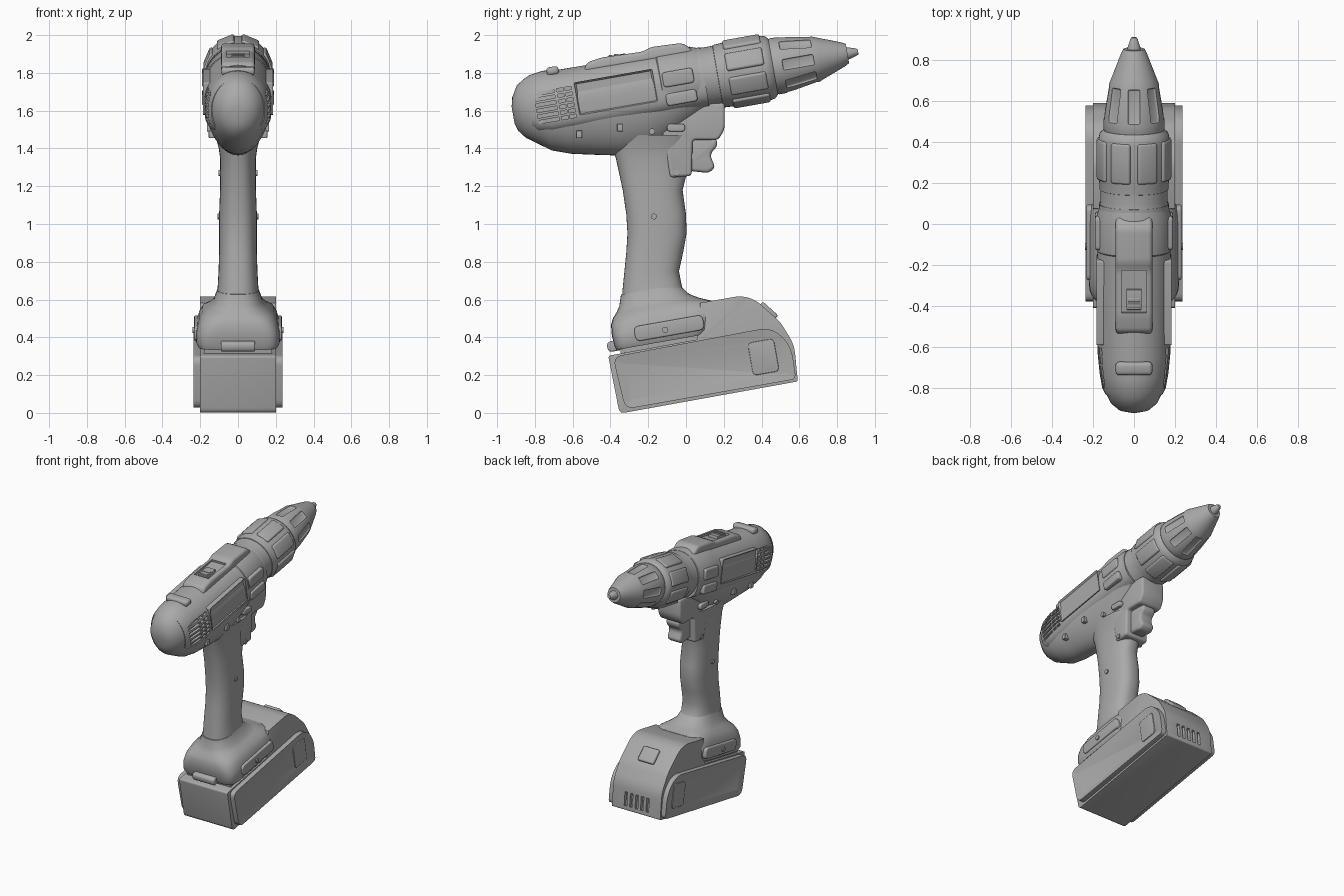
import bpy, bmesh
from math import sin, cos, pi, radians, copysign
from mathutils import Matrix, Vector

if "Cube" in bpy.data.objects:
    bpy.data.objects.remove(bpy.data.objects["Cube"], do_unlink=True)

grey = bpy.data.materials.new("grey_plastic")
grey.use_nodes = True
grey.diffuse_color = (0.4, 0.4, 0.4, 1)
grey.node_tree.nodes["Principled BSDF"].inputs["Base Color"].default_value = (0.4, 0.4, 0.4, 1)

# Frames: the barrel and the battery are both tilted ten degrees
TILT = Matrix.Rotation(radians(10), 4, 'X')
BARREL = Matrix.Translation((0, 0, 1.752)) @ TILT
PACK = Matrix.Translation((0, -0.33, 0)) @ TILT
WORLD = Matrix.Identity(4)


def make(name, bm, frame=WORLD, bevel=0, mirror=False, cutters=()):
    """Turn a bmesh into a finished, smooth shaded object."""
    bm.transform(frame)
    bmesh.ops.recalc_face_normals(bm, faces=bm.faces)
    mesh = bpy.data.meshes.new(name)
    bm.to_mesh(mesh)
    bm.free()
    mesh.materials.append(grey)
    obj = bpy.data.objects.new(name, mesh)
    bpy.context.collection.objects.link(obj)
    if bevel:
        m = obj.modifiers.new("bevel", 'BEVEL')
        m.width, m.segments, m.limit_method = bevel, 3, 'ANGLE'
        m.angle_limit = radians(40)
    if mirror:
        obj.modifiers.new("mirror", 'MIRROR')
    for c in cutters:
        m = obj.modifiers.new("cut", 'BOOLEAN')
        m.operation, m.solver, m.object = 'DIFFERENCE', 'EXACT', c
    bpy.ops.object.select_all(action='DESELECT')
    bpy.context.view_layer.objects.active = obj
    obj.select_set(True)
    for m in list(obj.modifiers):
        bpy.ops.object.modifier_apply(modifier=m.name)
    bpy.ops.object.shade_smooth_by_angle(angle=radians(35))
    return obj


def section(hw, top, bot, pt=2, pb=2, n=48):
    """Closed superellipse with separate upper and lower halves."""
    pts = []
    for i in range(n):
        c, s = cos(2 * pi * i / n), sin(2 * pi * i / n)
        p = pt if s >= 0 else pb
        x = copysign(abs(c) ** (2 / p), c) * hw
        pts.append((x, (top if s >= 0 else -bot) * copysign(abs(s) ** (2 / p), s)))
    return pts


def loft(name, rings, frame=WORLD, **kw):
    bm = bmesh.new()
    loops = [[bm.verts.new(p) for p in r] for r in rings]
    for a, b in zip(loops, loops[1:]):
        for i in range(len(a)):
            j = (i + 1) % len(a)
            bm.faces.new((a[i], a[j], b[j], b[i]))
    bm.faces.new(loops[0])
    bm.faces.new(loops[-1])
    return make(name, bm, frame, **kw)


def along_y(name, stations, frame=BARREL, **kw):
    rings = [[(x, u, w) for x, w in section(*rest)] for u, *rest in stations]
    return loft(name, rings, frame, **kw)


def revolve(name, profile, **kw):
    return along_y(name, [(u, r, r, -r) for u, r in profile], **kw)


def along_z(name, stations, frame=WORLD, **kw):
    rings = []
    for z, y0, y1, hw, p in stations:
        h = (y1 - y0) / 2
        rings.append([(x, (y0 + y1) / 2 + y, z) for x, y in section(hw, h, -h, p, p)])
    return loft(name, rings, frame, **kw)


def rounded(pts, n=5):
    """Outline with softened corners; each point is (y, z, corner size)."""
    out = []
    for i, (y, z, r) in enumerate(pts):
        p = Vector((y, z))
        if not r:
            out.append(p)
            continue
        a = p + (Vector(pts[i - 1][:2]) - p).normalized() * r
        b = p + (Vector(pts[(i + 1) % len(pts)][:2]) - p).normalized() * r
        out += [a * (1 - t) ** 2 + p * 2 * t * (1 - t) + b * t * t
                for t in (k / n for k in range(n + 1))]
    return out


def slab(name, pts, x0, x1, frame=WORLD, inset=0, **kw):
    """Side outline extruded across x, optionally with a recessed outer face."""
    bm = bmesh.new()
    face = bm.faces.new([bm.verts.new((x0, p.x, p.y)) for p in rounded(pts)])
    new = bmesh.ops.extrude_face_region(bm, geom=[face], use_keep_orig=True)["geom"]
    bmesh.ops.translate(bm, verts=[g for g in new if isinstance(g, bmesh.types.BMVert)],
                        vec=(x1 - x0, 0, 0))
    bmesh.ops.recalc_face_normals(bm, faces=bm.faces)
    if inset:
        cap = max(bm.faces, key=lambda f: f.calc_center_median().x)
        bmesh.ops.inset_region(bm, faces=[cap], thickness=inset, depth=0)
        bmesh.ops.translate(bm, verts=cap.verts, vec=(-0.012, 0, 0))
    return make(name, bm, frame, **kw)


def rect(y0, y1, z0, z1, r):
    return [(y0, z0, r), (y1, z0, r), (y1, z1, r), (y0, z1, r)]


def boxes(name, items, frame=BARREL, **kw):
    """Many boxes in one object; each item is (centre, size, spin, pitch)."""
    bm = bmesh.new()
    for centre, size, spin, pitch in items:
        bmesh.ops.create_cube(bm, size=1, matrix=Matrix.Rotation(spin, 4, 'Y')
                              @ Matrix.Translation(centre)
                              @ Matrix.Rotation(pitch, 4, 'X')
                              @ Matrix.Diagonal((*size, 1)))
    return make(name, bm, frame, **kw)


# Motor housing with cooling vents on both sides
vents = []
for side in (1, -1):
    for k in range(6):
        w = -0.075 + 0.03 * k
        vents += [((side * 0.22, u, w), (0.15, length, 0.017), 0, 0)
                  for u, length in ((-0.75, 0.11), (-0.665, 0.035), (-0.62, 0.035))]
vent_cutter = boxes("vent_cutter", vents)
along_y("motor_housing", [
    (-0.932, 0.03, 0.03, -0.06), (-0.92, 0.075, 0.08, -0.1), (-0.885, 0.115, 0.138, -0.145),
    (-0.83, 0.142, 0.172, -0.185), (-0.76, 0.16, 0.187, -0.235), (-0.66, 0.17, 0.18, -0.27),
    (-0.5, 0.172, 0.172, -0.305), (-0.4, 0.172, 0.172, -0.325), (-0.25, 0.168, 0.172, -0.325),
    (-0.1, 0.165, 0.17, -0.27), (0.05, 0.16, 0.165, -0.19), (0.1, 0.16, 0.165, -0.165)],
    cutters=[vent_cutter])
along_y("upper_shell", [
    (-0.84, 0.141, 0.165, -0.12, 2, 3), (-0.81, 0.156, 0.18, -0.135, 2, 3.5),
    (-0.74, 0.168, 0.19, -0.147, 2, 4), (-0.64, 0.178, 0.181, -0.15, 2, 4),
    (-0.16, 0.18, 0.176, -0.152, 2, 4), (0.1, 0.17, 0.168, -0.155, 2, 3)],
    cutters=[vent_cutter])
bpy.data.objects.remove(vent_cutter, do_unlink=True)

# Side name plates, left blank
slab("side_panel", rect(-0.585, -0.165, -0.075, 0.1, 0.01), 0.12, 0.184, BARREL,
     inset=0.01, mirror=True)

# Gear housing with raised ribs
revolve("gear_housing", [(-0.15, 0.165), (-0.13, 0.181), (0.05, 0.181), (0.085, 0.168),
                         (0.12, 0.164), (0.18, 0.164)])
slab("gear_side_rib", rect(-0.12, 0.045, -0.11, -0.045, 0.02), 0.1, 0.19, BARREL,
     bevel=0.01, mirror=True)
slab("gear_upper_rib", rect(-0.12, 0.045, -0.01, 0.07, 0.02), 0.1, 0.19, BARREL,
     bevel=0.01, mirror=True)

# Raised top with speed switch
recess = boxes("switch_cutter", [((0, -0.3, 0.235), (0.12, 0.21, 0.1), 0, 0)])
slab("top_ridge", [(-0.53, 0.14, 0), (-0.5, 0.192, 0.02), (-0.42, 0.205, 0.02),
                   (-0.2, 0.198, 0.02), (-0.15, 0.214, 0.02), (0.02, 0.207, 0.03),
                   (0.08, 0.14, 0)], -0.09, 0.09, BARREL, bevel=0.02, cutters=[recess])
bpy.data.objects.remove(recess, do_unlink=True)
boxes("speed_switch", [((0, -0.34, 0.19), (0.075, 0.1, 0.03), 0, 0),
                       ((0, -0.34, 0.203), (0.06, 0.02, 0.014), 0, 0),
                       ((0, -0.37, 0.203), (0.06, 0.02, 0.014), 0, 0)], bevel=0.003)
boxes("rear_top_bar", [((0, -0.685, 0.18), (0.18, 0.065, 0.045), 0, 0)], bevel=0.018)

# Torque collar with grip pads
revolve("torque_collar", [(0.165, 0.15), (0.172, 0.168), (0.21, 0.17), (0.24, 0.174),
                          (0.42, 0.174), (0.45, 0.168), (0.468, 0.15)])
boxes("collar_pads", [((0, 0.325, 0.164), (0.1, 0.2, 0.034), pi / 8 + k * pi / 4, 0)
                      for k in range(8)], bevel=0.012)

# Keyless chuck with flutes and the bit socket
flutes = boxes("flute_cutter", [((0, 0.605, 0.146), (0.058, 0.17, 0.04), k * pi / 4, -0.17)
                                for k in range(8)], bevel=0.008)
revolve("chuck", [(0.45, 0.143), (0.475, 0.15), (0.51, 0.15), (0.56, 0.145), (0.695, 0.122),
                  (0.72, 0.112), (0.845, 0.064), (0.868, 0.052)], cutters=[flutes])
bpy.data.objects.remove(flutes, do_unlink=True)
revolve("chuck_tip", [(0.85, 0.036), (0.88, 0.03), (0.918, 0.018), (0.925, 0.013)])

# Trigger block and trigger
slab("trigger_block", [(-0.17, 1.64, 0), (0.205, 1.64, 0), (0.205, 1.5, 0.03), (0.17, 1.445, 0.02),
                       (0.035, 1.445, 0.02), (0.03, 1.255, 0.02), (-0.085, 1.245, 0.02),
                       (-0.13, 1.5, 0)], -0.095, 0.095, bevel=0.025)
slab("trigger", [(-0.02, 1.46, 0), (0.165, 1.45, 0), (0.165, 1.41, 0.02), (0.125, 1.37, 0.03),
                 (0.155, 1.3, 0.02), (0.12, 1.27, 0.02), (-0.02, 1.285, 0)],
     -0.055, 0.055, bevel=0.018)
slab("direction_switch", rect(-0.1, -0.005, 1.49, 1.53, 0.018), 0.05, 0.12, bevel=0.006,
     mirror=True)

# Handle and flared foot
along_z("handle", [
    (1.47, -0.4, 0.04, 0.12, 2.5), (1.4, -0.39, 0.02, 0.102, 2.5), (1.35, -0.372, 0.01, 0.095, 2.5),
    (1.25, -0.35, 0.0, 0.094, 2.5), (1.18, -0.335, -0.018, 0.095, 2.5),
    (1.05, -0.316, 0.0, 0.1, 2.5), (0.95, -0.31, 0.003, 0.1, 2.5), (0.85, -0.316, -0.015, 0.1, 2.5),
    (0.75, -0.326, -0.037, 0.103, 2.5), (0.66, -0.335, -0.02, 0.108, 2.5),
    (0.6, -0.34, 0.03, 0.12, 2.5)])
along_z("foot", [
    (0.335, 0.02, 0.5, 0.21, 7), (0.36, 0.012, 0.52, 0.222, 7), (0.42, 0.01, 0.55, 0.22, 6),
    (0.47, 0.015, 0.575, 0.207, 5), (0.505, 0.032, 0.56, 0.188, 4), (0.53, 0.055, 0.5, 0.158, 3),
    (0.56, 0.075, 0.45, 0.13, 2.6), (0.62, 0.095, 0.405, 0.109, 2.5)], PACK)
slab("foot_side_grip", rect(0.13, 0.5, 0.36, 0.44, 0.03), 0.15, 0.232, PACK, bevel=0.008,
     mirror=True)
slab("foot_gap", rect(0.04, 0.55, 0.29, 0.35, 0), -0.18, 0.18, PACK)
slab("rear_latch", rect(-0.025, 0.09, 0.33, 0.385, 0.025), -0.09, 0.09, PACK, bevel=0.008)

# Battery pack with front vents
slots = boxes("slot_cutter", [((x * 0.045, 0.95, 0.085), (0.022, 0.06, 0.1), 0, 0)
                              for x in range(-2, 3)], PACK)
slab("battery", [(-0.022, 0, 0.03), (0.937, 0.004, 0.01), (0.952, 0.2, 0.05), (0.9, 0.33, 0.03),
                 (0.79, 0.47, 0.04), (0.72, 0.503, 0.04), (0.5, 0.503, 0), (0.45, 0.315, 0),
                 (-0.028, 0.312, 0.015)], -0.2, 0.2, PACK, bevel=0.018, cutters=[slots])
bpy.data.objects.remove(slots, do_unlink=True)
slab("battery_rail", [(0.012, 0.018, 0.05), (0.93, 0.018, 0.03), (0.935, 0.2, 0.07),
                      (0.85, 0.312, 0.07), (-0.005, 0.302, 0.05)],
     0.15, 0.236, PACK, inset=0.042, bevel=0.012, mirror=True)
slab("battery_side_plate", rect(0.71, 0.85, 0.075, 0.25, 0.025), 0.2, 0.23, PACK,
     bevel=0.004, mirror=True)
boxes("release_button", [((0, 0.85, 0.4), (0.13, 0.11, 0.03), 0, radians(-52))], PACK,
      bevel=0.01)

# Small screws and housing clips on both sides
bm = bmesh.new()
for x, y, z in ((0.125, -0.18, 1.49), (0.092, -0.05, 1.27), (0.098, -0.17, 1.04),
                (0.23, -0.11, 0.44)):
    bmesh.ops.create_cone(bm, cap_ends=True, segments=16, radius1=0.016, radius2=0.016, depth=0.02,
                          matrix=Matrix.Translation((x, y, z)) @ Matrix.Rotation(pi / 2, 4, 'Y'))
make("screws", bm, mirror=True)
boxes("housing_clips", [((0.135, -0.565, 1.475), (0.04, 0.03, 0.04), 0, 0),
                        ((0.145, -0.35, 1.51), (0.04, 0.03, 0.04), 0, 0)], WORLD,
      bevel=0.004, mirror=True)
